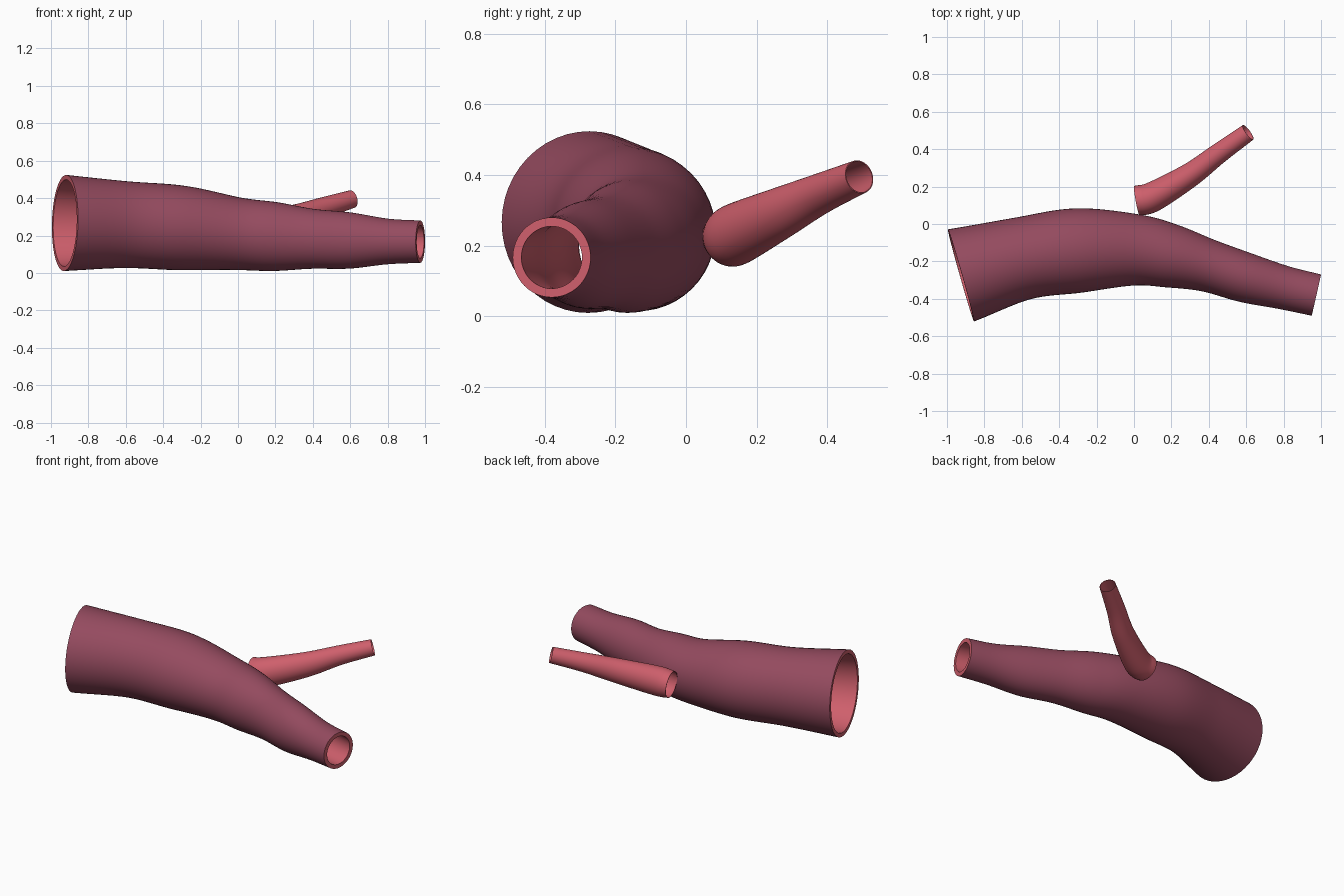
import bpy, bmesh, math
from mathutils import Vector

cube = bpy.data.objects.get("Cube")
if cube:
    bpy.data.objects.remove(cube, do_unlink=True)


def material(name, rgb):
    mat = bpy.data.materials.new(name)
    mat.use_nodes = True
    mat.diffuse_color = (*rgb, 1)
    mat.node_tree.nodes["Principled BSDF"].inputs["Base Color"].default_value = (*rgb, 1)
    return mat


OUTER = material("dark plum wall", (0.30, 0.070, 0.115))
LINING = material("coral lining", (0.62, 0.115, 0.150))
SIDES = 48


def smooth_path(stations, steps=8):
    """Catmull-Rom interpolation of (x, y, z, side radius, up radius)."""
    lerp_end = lambda a, b: tuple(2 * p - q for p, q in zip(a, b))
    pts = [lerp_end(stations[0], stations[1]), *stations, lerp_end(stations[-1], stations[-2])]
    path = []
    for i in range(1, len(pts) - 2):
        for s in range(steps):
            t = s / steps
            path.append([0.5 * (2 * b + (c - a) * t + (2 * a - 5 * b + 4 * c - d) * t**2
                                + (3 * b - a - 3 * c + d) * t**3)
                         for a, b, c, d in zip(*pts[i - 1:i + 3])])
    return path + [list(stations[-1])]


def add_rings(bm, path, inset):
    """Rings of vertices square to the path."""
    rings = []
    for i, p in enumerate(path):
        before, after = path[max(i - 1, 0)], path[min(i + 1, len(path) - 1)]
        along = (Vector(after[:3]) - Vector(before[:3])).normalized()
        side = Vector((0, 0, 1)).cross(along).normalized()
        up = along.cross(side)
        ring = []
        for k in range(SIDES):
            a = math.tau * k / SIDES
            ring.append(bm.verts.new(Vector(p[:3]) + side * math.cos(a) * (p[3] - inset)
                                     + up * math.sin(a) * (p[4] - inset)))
        rings.append(ring)
    return rings


def bridge(bm, first, second, slot, flip=False):
    for k in range(SIDES):
        n = (k + 1) % SIDES
        quad = [first[k], first[n], second[n], second[k]]
        face = bm.faces.new(quad[::-1] if flip else quad)
        face.material_index = slot


def vessel(name, stations, wall, mats):
    """Hollow open tube; the lining and end rims use the last material."""
    path = smooth_path(stations)
    bm = bmesh.new()
    out, inn = add_rings(bm, path, 0), add_rings(bm, path, wall)
    slot = len(mats) - 1
    for i in range(len(path) - 1):
        bridge(bm, out[i], out[i + 1], 0)
        bridge(bm, inn[i], inn[i + 1], slot, flip=True)
    bridge(bm, out[0], inn[0], slot, flip=True)
    bridge(bm, out[-1], inn[-1], slot)
    mesh = bpy.data.meshes.new(name)
    bm.to_mesh(mesh)
    bm.free()
    for mat in mats:
        mesh.materials.append(mat)
    obj = bpy.data.objects.new(name, mesh)
    bpy.context.collection.objects.link(obj)
    bpy.ops.object.select_all(action="DESELECT")
    obj.select_set(True)
    bpy.context.view_layer.objects.active = obj
    bpy.ops.object.shade_smooth_by_angle(angle=math.radians(40))
    return obj


# Main vessel: tapering, gently bowed
vessel("main_vessel", [
    (-0.925, -0.275, 0.267, 0.256, 0.257),
    (-0.60, -0.185, 0.258, 0.222, 0.232),
    (-0.30, -0.142, 0.240, 0.226, 0.226),
    (0.00, -0.138, 0.209, 0.192, 0.194),
    (0.20, -0.172, 0.194, 0.170, 0.184),
    (0.40, -0.224, 0.182, 0.141, 0.160),
    (0.60, -0.288, 0.173, 0.133, 0.150),
    (0.80, -0.340, 0.168, 0.117, 0.122),
    (0.975, -0.380, 0.167, 0.113, 0.113),
], 0.025, [OUTER, LINING])

# Side branch: narrow tube rising away at the back
vessel("side_branch", [
    (0.015, 0.125, 0.225, 0.080, 0.080),
    (0.10, 0.145, 0.234, 0.080, 0.088),
    (0.30, 0.262, 0.290, 0.065, 0.074),
    (0.45, 0.375, 0.345, 0.055, 0.058),
    (0.61, 0.490, 0.395, 0.048, 0.048),
], 0.003, [LINING])
